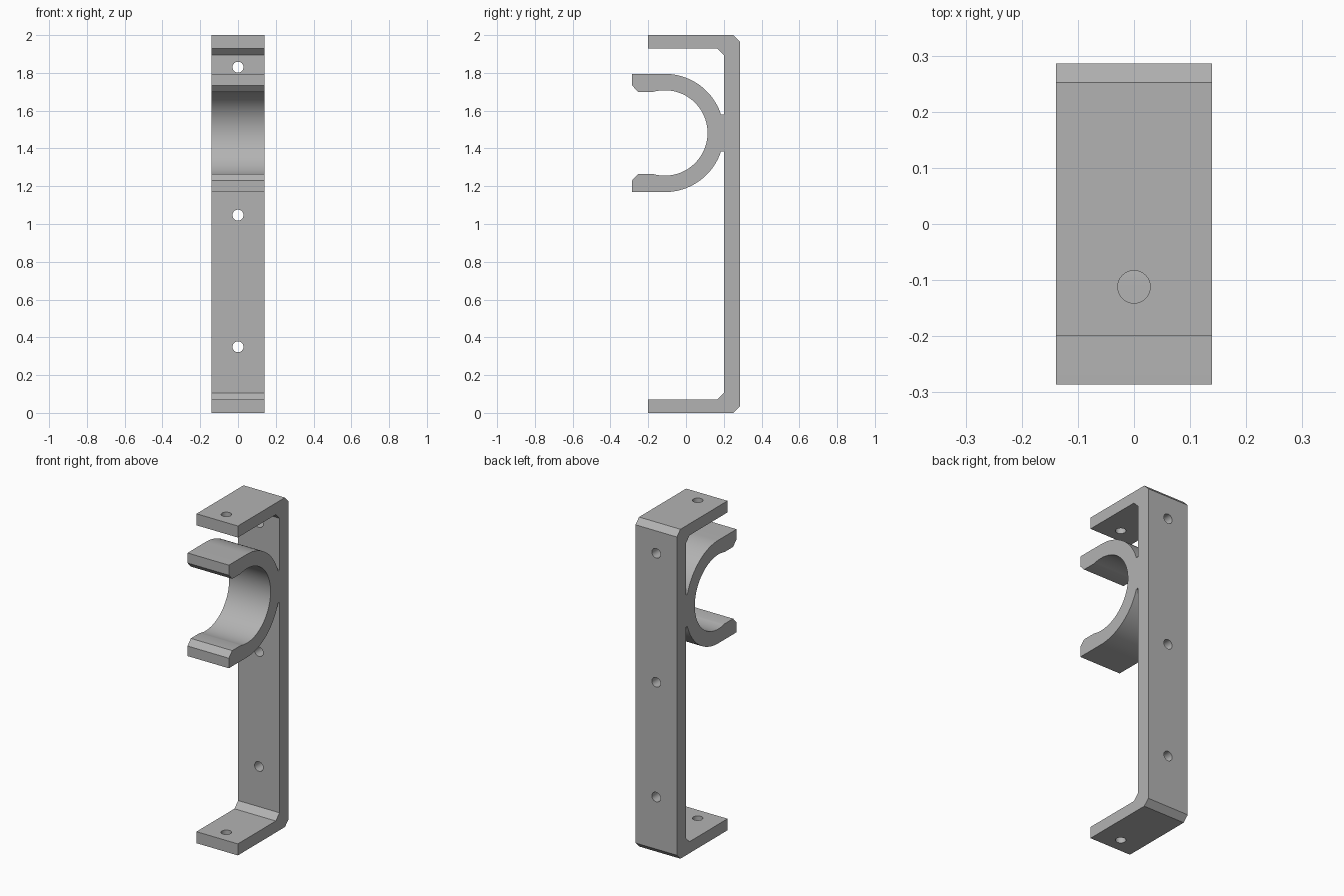
import bpy
import bmesh
from math import asin, cos, sin, pi, radians
from mathutils import Matrix

cube = bpy.data.objects.get("Cube")
if cube:
    bpy.data.objects.remove(cube, do_unlink=True)

HALF_W = 0.139            # half width along x
FRONT, BACK = -0.286, 0.286
ARM_FRONT, PLATE = -0.2, 0.2
THICK, INNER_CH, OUTER_CH = 0.07, 0.036, 0.034
CLIP_Y, CLIP_Z = -0.112, 1.482
R_OUT, R_IN = 0.313, 0.226

grey = bpy.data.materials.new("plain grey")
grey.use_nodes = True
colour = (0.45, 0.45, 0.45, 1)
grey.diffuse_color = colour
grey.node_tree.nodes["Principled BSDF"].inputs["Base Color"].default_value = colour


def arc(radius, start, end, steps):
    """Points (y, z) on a circle, z measured from the clip axis."""
    angles = [start + (end - start) * i / steps for i in range(steps + 1)]
    return [(CLIP_Y + radius * cos(a), radius * sin(a)) for a in angles]


def mirrored(points, axis):
    """Points above the axis followed by their reflection below it."""
    return ([(y, axis + z) for y, z in points]
            + [(y, axis - z) for y, z in reversed(points)])


def add_object(name, bm):
    bmesh.ops.recalc_face_normals(bm, faces=bm.faces)
    mesh = bpy.data.meshes.new(name)
    bm.to_mesh(mesh)
    bm.free()
    mesh.materials.append(grey)
    obj = bpy.data.objects.new(name, mesh)
    bpy.context.collection.objects.link(obj)
    return obj


# Clip: outer curve, lips and inner curve of the upper half, listed back to front
neck = 0.098
outer = [(PLATE, neck)] + arc(R_OUT, asin(neck / R_OUT), pi / 2, 24)
lip = [(FRONT, R_OUT), (FRONT, 0.252), (-0.254, 0.218)]
inner = arc(R_IN, pi - asin(0.218 / R_IN), 0, 36)
upper = outer + lip + inner
clip = mirrored(upper[:-1], CLIP_Z)
clip.insert(len(upper) - 1, (upper[-1][0], CLIP_Z))

# Bracket: C-shaped channel with chamfered corners, wrapped around the clip
top_inside = [(ARM_FRONT, 1 - THICK), (PLATE - INNER_CH, 1 - THICK),
              (PLATE, 1 - THICK - INNER_CH)]
outside = [(BACK, 1 - OUTER_CH), (BACK - OUTER_CH, 1), (ARM_FRONT, 1)]
lower_and_back = [(y, 1 - z) for y, z in reversed(top_inside)]
lower_and_back += [(y, 1 - z) for y, z in reversed(outside)]
profile = [(y, 1 + z) for y, z in top_inside] + clip + lower_and_back
profile += [(y, 1 + z) for y, z in outside]

bm = bmesh.new()
face = bm.faces.new([bm.verts.new((-HALF_W, y, z)) for y, z in profile])
swept = bmesh.ops.extrude_face_region(bm, geom=[face], use_keep_orig=True)
moved = [v for v in swept["geom"] if isinstance(v, bmesh.types.BMVert)]
bmesh.ops.translate(bm, verts=moved, vec=(2 * HALF_W, 0, 0))
bracket = add_object("clip_bracket", bm)

# Screw holes: three through the back plate, one through each arm
bm = bmesh.new()
sideways = Matrix.Rotation(pi / 2, 4, "X")
holes = [Matrix.Translation((0, 0.24, z)) @ sideways for z in (0.35, 1.047, 1.83)]
holes += [Matrix.Translation((0, CLIP_Y, z)) for z in (THICK / 2, 2 - THICK / 2)]
for matrix in holes:
    bmesh.ops.create_cone(bm, cap_ends=True, segments=32, radius1=0.029,
                          radius2=0.029, depth=0.14, matrix=matrix)
cutter = add_object("hole_cutter", bm)
cutter.hide_render = True

cut = bracket.modifiers.new("screw_holes", "BOOLEAN")
cut.operation = "DIFFERENCE"
cut.solver = "EXACT"
cut.object = cutter
bpy.ops.object.select_all(action="DESELECT")
bpy.context.view_layer.objects.active = bracket
bracket.select_set(True)
bpy.ops.object.modifier_apply(modifier=cut.name)
bpy.data.objects.remove(cutter, do_unlink=True)
bpy.ops.object.shade_smooth_by_angle(angle=radians(25))
